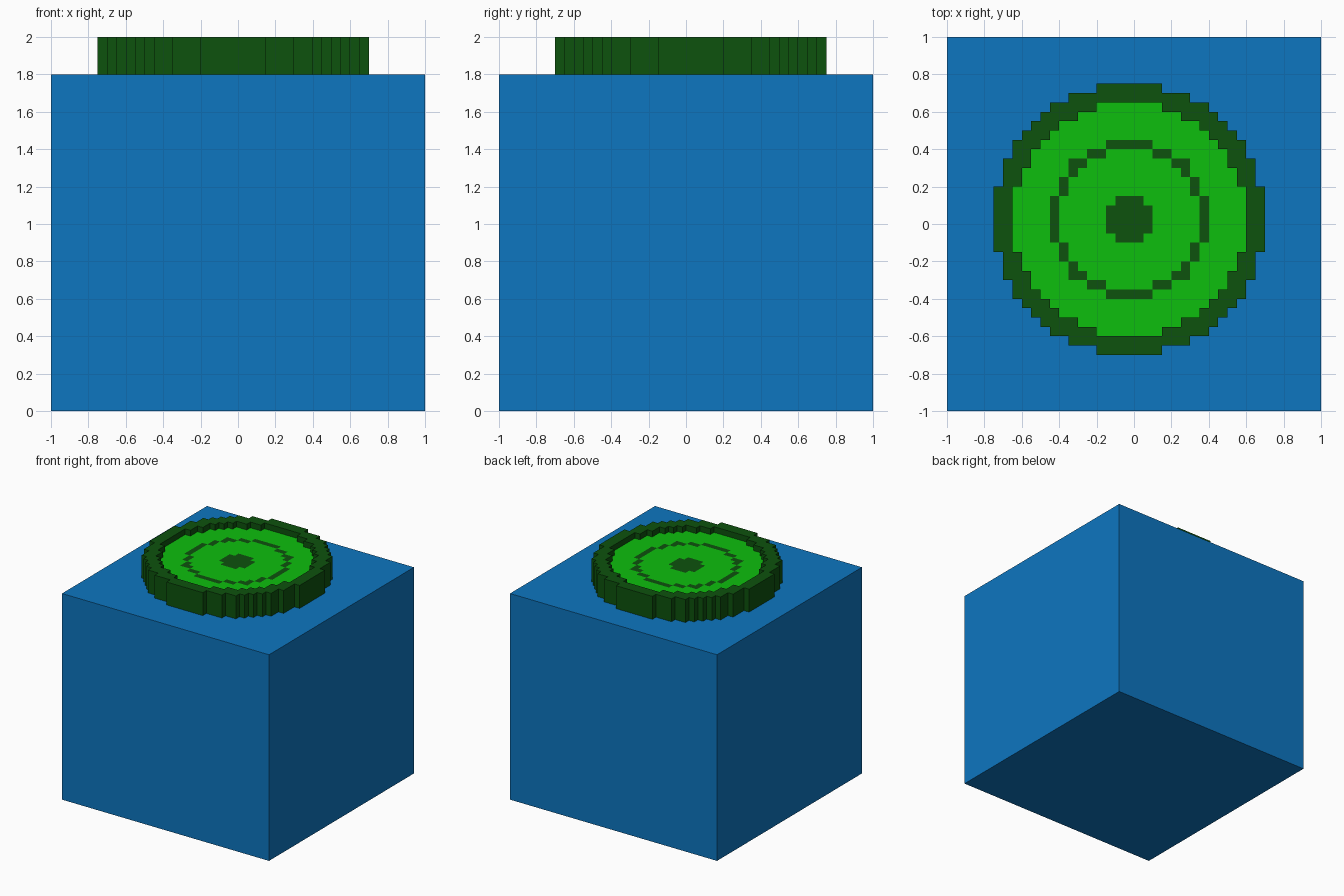
import bpy, bmesh

old = bpy.data.objects.get("Cube")
if old:
    bpy.data.objects.remove(old)

CELL = 0.05              # size of one stepped block
CX, CY = -0.025, 0.025   # centre of the round pad
BASE_Z, DISH_Z, RIM_Z = 1.8, 1.95, 2.0
REACH = 14               # blocks from the pad centre to its edge


def material(name, rgb):
    mat = bpy.data.materials.new(name)
    mat.use_nodes = True
    mat.diffuse_color = (*rgb, 1)
    mat.node_tree.nodes["Principled BSDF"].inputs["Base Color"].default_value = (*rgb, 1)
    return mat


blue = material("blue", (0.004, 0.181, 0.527))
bright_green = material("bright green", (0.004, 0.521, 0.004))
dark_green = material("dark green", (0.004, 0.084, 0.004))


def finish(name, bm, mats):
    bmesh.ops.remove_doubles(bm, verts=bm.verts, dist=0.0001)
    mesh = bpy.data.meshes.new(name)
    bm.to_mesh(mesh)
    bm.free()
    for mat in mats:
        mesh.materials.append(mat)
    obj = bpy.data.objects.new(name, mesh)
    bpy.context.collection.objects.link(obj)
    return obj


def radius(i, j):
    return (i * i + j * j) ** 0.5


def height(i, j):
    """Top of the pad at a block: raised rim, sunken dish, or the base outside."""
    r = radius(i, j)
    return DISH_Z if r <= 12.5 else RIM_Z if r <= 14.5 else BASE_Z


def is_marking(i, j):
    """Centre spot and the thin target ring."""
    r = radius(i, j)
    return r <= 2.5 or 7.5 < r <= 8.5


def add_face(bm, points, index=0):
    face = bm.faces.new([bm.verts.new(p) for p in points])
    face.material_index = index


def corners(i, j):
    x, y, h = CX + i * CELL, CY + j * CELL, CELL / 2
    return [(x - h, y - h), (x + h, y - h), (x + h, y + h), (x - h, y + h)]


# Base block
bm = bmesh.new()
bmesh.ops.create_cube(bm, size=2)
for v in bm.verts:
    v.co.z = (v.co.z + 1) * BASE_Z / 2
finish("base_block", bm, [blue])

# Pad: stepped rim with inner and outer walls, and a sunken patterned dish
rim, dish = bmesh.new(), bmesh.new()
sides = [(0, -1), (1, 0), (0, 1), (-1, 0)]
for i in range(-REACH, REACH + 1):
    for j in range(-REACH, REACH + 1):
        z = height(i, j)
        square = corners(i, j)
        top = [(x, y, z) for x, y in square]
        if z == DISH_Z:
            add_face(dish, top, int(is_marking(i, j)))
        elif z == RIM_Z:
            add_face(rim, top)
            for k, (di, dj) in enumerate(sides):
                low = height(i + di, j + dj)
                if low < z:
                    a, b = square[k], square[(k + 1) % 4]
                    add_face(rim, [(*a, low), (*b, low), (*b, z), (*a, z)])
finish("pad_rim", rim, [dark_green])
finish("pad_dish", dish, [bright_green, dark_green])
